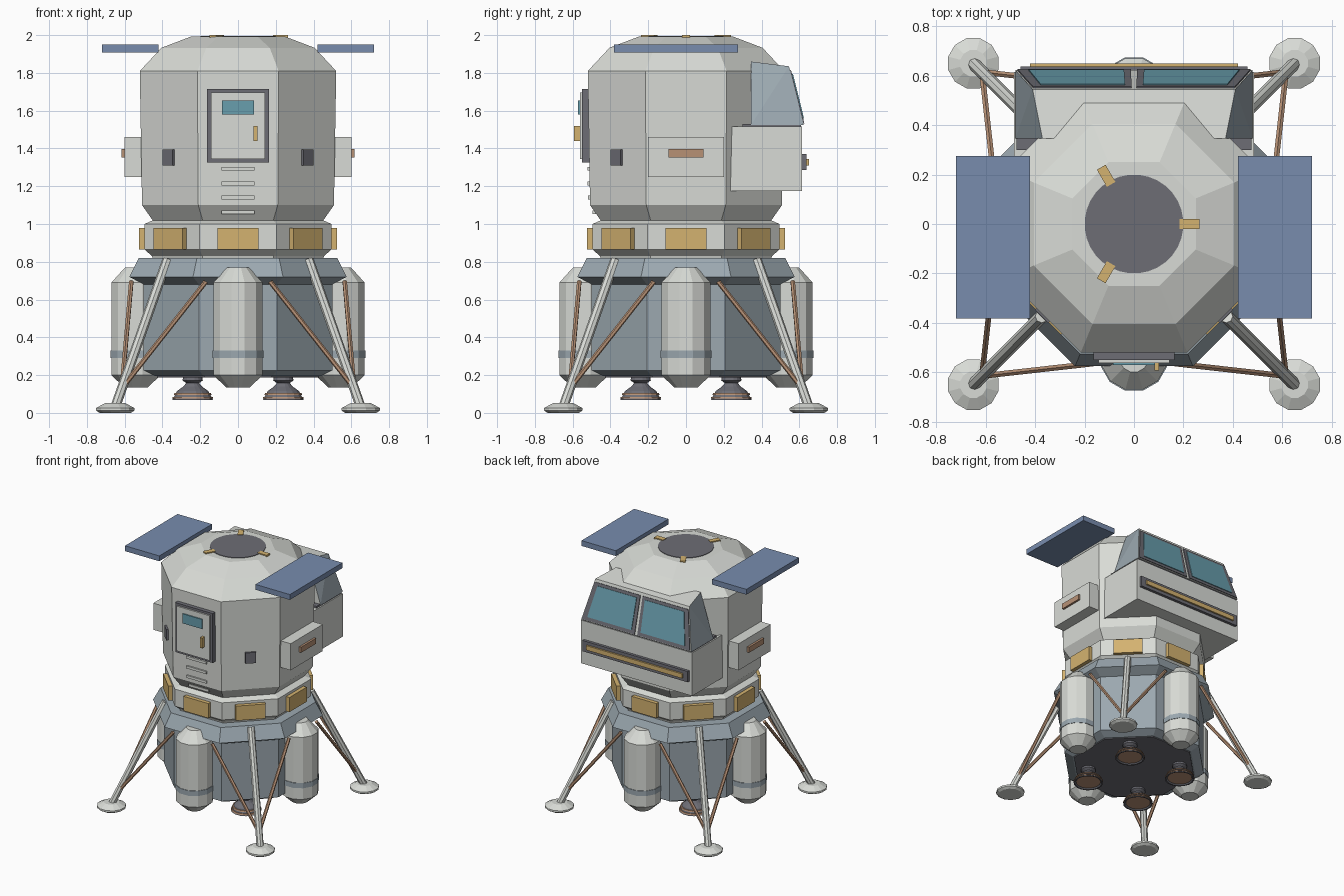
import bpy, bmesh
from math import cos, sin, pi, radians
from mathutils import Vector, Matrix

cube = bpy.data.objects.get("Cube")
if cube:
    bpy.data.objects.remove(cube, do_unlink=True)


def material(name, rgb):
    lin = [((c + 0.055) / 1.055) ** 2.4 for c in rgb]
    m = bpy.data.materials.new(name)
    m.diffuse_color = (*lin, 1)
    m.use_nodes = True
    m.node_tree.nodes["Principled BSDF"].inputs["Base Color"].default_value = (*lin, 1)
    return m


WHITE = material("hull white", (.85, .86, .84))
SLATE = material("slate grey", (.61, .66, .69))
DARK = material("dark grey", (.43, .43, .46))
GOLD = material("gold foil", (.83, .70, .44))
BROWN = material("copper brown", (.72, .57, .46))
GLASS = material("teal glass", (.41, .62, .68))
BLUE = material("solar blue", (.47, .55, .68))
OCT = 1 / cos(pi / 8)


def finish(name, bm, *mats):
    bmesh.ops.recalc_face_normals(bm, faces=bm.faces)
    mesh = bpy.data.meshes.new(name)
    bm.to_mesh(mesh)
    bm.free()
    for m in mats:
        mesh.materials.append(m)
    ob = bpy.data.objects.new(name, mesh)
    bpy.context.collection.objects.link(ob)
    return ob


def lathe(name, profile, mat, sides=8, at=(0, 0), scale=1.0, phase=None):
    """Stack of polygon rings from (radius, z) pairs, capped at both ends."""
    bm = bmesh.new()
    phase = pi / sides if phase is None else phase
    rings = []
    for r, z in profile:
        rings.append([bm.verts.new((at[0] + r * scale * cos(phase + 2 * pi * i / sides),
                                    at[1] + r * scale * sin(phase + 2 * pi * i / sides), z))
                      for i in range(sides)])
    for a, b in zip(rings, rings[1:]):
        for i in range(sides):
            j = (i + 1) % sides
            bm.faces.new((a[i], a[j], b[j], b[i]))
    bm.faces.new(rings[0])
    bm.faces.new(rings[-1])
    return finish(name, bm, mat)


def box(name, lo, hi, mat, turn=0):
    """Box between two corners, turned about the vertical axis."""
    lo, hi = Vector(lo), Vector(hi)
    bm = bmesh.new()
    size = Matrix.Diagonal((*(hi - lo), 1))
    bmesh.ops.create_cube(bm, size=1, matrix=Matrix.Rotation(turn, 4, 'Z')
                          @ Matrix.Translation((lo + hi) / 2) @ size)
    return finish(name, bm, mat)


def strut(name, p, q, r, mat, sides=8):
    p, q = Vector(p), Vector(q)
    bm = bmesh.new()
    spin = (q - p).to_track_quat('Z', 'Y').to_matrix().to_4x4()
    bmesh.ops.create_cone(bm, cap_ends=True, segments=sides, radius1=r, radius2=r,
                          depth=(q - p).length,
                          matrix=Matrix.Translation((p + q) / 2) @ spin)
    return finish(name, bm, mat)


def hull(name, points, *mats):
    bm = bmesh.new()
    bmesh.ops.convex_hull(bm, input=[bm.verts.new(p) for p in points])
    bmesh.ops.dissolve_limit(bm, angle_limit=radians(2), verts=bm.verts, edges=bm.edges)
    return finish(name, bm, *mats)


# Crew cabin, waist ring and lower stage, all eight sided
lathe("crew_cabin", [(.445, 1.01), (.508, 1.1), (.52, 1.81), (.405, 1.933), (.25, 1.992)],
      WHITE, scale=OCT)
lathe("waist_ring", [(.45, .81), (.455, .83), (.495, .865), (.495, 1), (.45, 1.02)],
      WHITE, scale=OCT)
lathe("stage_collar", [(.5, .68), (.575, .72), (.525, .82)], SLATE, scale=OCT)
lathe("lower_stage", [(.44, .195), (.5, .225), (.5, .7)], SLATE, scale=OCT)
lathe("base_plate", [(.43, .188), (.43, .2)], DARK, scale=OCT)
for i in range(8):
    box("foil_panel", (.48, -.108, .865), (.525, .108, .98), GOLD, i * pi / 4)

# Roof hatch and its clips
lathe("roof_hatch", [(.2, 1.98), (.2, 1.996)], DARK, 32)
for i in range(3):
    box("hatch_clip", (.185, -.02, 1.98), (.265, .02, 2), GOLD, i * 2 * pi / 3)

# Front door with window, handle and ladder rungs
box("door_frame", (-.163, -.55, 1.325), (.163, -.5, 1.715), DARK)
box("door_panel", (-.143, -.562, 1.343), (.143, -.5, 1.697), WHITE)
box("door_window", (-.085, -.571, 1.58), (.085, -.55, 1.655), GLASS)
box("door_handle", (.082, -.592, 1.44), (.102, -.555, 1.52), GOLD)
for z, y in ((1.293, .522), (1.215, .522), (1.14, .52), (1.062, .495)):
    box("ladder_rung", (-.087, -y, z - .01), (.087, -.45, z + .01), WHITE)

# Side boxes, vents and solar panels
for s, turn in ((1, 0), (-1, pi)):
    lo, hi = sorted((-.2 * s, .2 * s))
    box("side_box", (.48, lo, 1.25), (.6, hi, 1.46), WHITE, turn)
    box("side_box_bar", (.59, -.093, 1.352), (.616, .093, 1.396), BROWN, turn)
    box("side_vent", (.5, -.038, 1.31), (.528, .038, 1.395), DARK, -pi / 2 + s * pi / 4)
    x0, x1 = sorted((.42 * s, .72 * s))
    box("solar_panel", (x0, -.382, 1.908), (x1, .275, 1.95), BLUE)

# Cockpit at the back: lower box, sloped upper part, two windows
box("cockpit_base", (-.485, .235, 1.175), (.485, .615, 1.515), WHITE)
box("bumper_frame", (-.46, .6, 1.285), (.46, .637, 1.37), DARK)
box("bumper_strip", (-.42, .63, 1.31), (.42, .65, 1.345), GOLD)
box("cockpit_seam", (-.475, .3, 1.505), (.475, .61, 1.53), DARK)
corners = [(.48, .345, 1.525), (.48, .622, 1.525), (.37, .345, 1.86), (.41, .545, 1.835)]
cockpit = hull("cockpit_top", [(x * s, y, z) for x, y, z in corners for s in (1, -1)],
               WHITE, SLATE)
for f in cockpit.data.polygons:
    f.material_index = int(abs(f.normal.x) > .5)


def slope(u, v, off):
    """Point on the sloped back face, u across and v up, raised by off."""
    return Vector((u * (.48 - .07 * v), .622 - .077 * v, 1.525 + .31 * v)) \
        + off * Vector((0, .97, .24))


for s in (1, -1):
    for name, mat, us, vs, top in (("window_frame", DARK, (.025, .985), (.02, .93), .006),
                                   ("window_pane", GLASS, (.085, .9), (.1, .86), .011)):
        hull(name, [slope(u * s, v, o) for u in us for v in vs for o in (-.01, top)], mat)

# Four tanks around the lower stage
for i in range(4):
    at = (.54 * cos(i * pi / 2), .54 * sin(i * pi / 2))
    lathe("tank", [(.065, .135), (.135, .2), (.135, .69), (.06, .77)], WHITE, 12, at)
    lathe("tank_band", [(.139, .29), (.139, .33)], SLATE, 12, at)

# Legs and engines on the four diagonals
for sx in (1, -1):
    for sy in (1, -1):
        foot = (.65 * sx, .65 * sy)
        lathe("foot_pad", [(.085, 0), (.105, .012), (.105, .026), (.055, .052)],
              WHITE, 12, foot)
        strut("main_leg", (.375 * sx, .375 * sy, .81), (*foot, .03), .026, WHITE)
        low = (.615 * sx, .615 * sy, .13)
        strut("leg_brace", (.17 * sx, .565 * sy, .695), low, .013, BROWN, 6)
        strut("leg_brace", (.565 * sx, .17 * sy, .695), low, .013, BROWN, 6)
        at = (.24 * sx, .24 * sy)
        lathe("engine_bell", [(.05, .2), (.055, .172), (.035, .158), (.05, .14),
                              (.085, .115), (.11, .068), (.1, .068), (.03, .13)],
              DARK, 16, at)
        for r, z in ((.1, .1), (.109, .08)):
            lathe("engine_ring", [(r - .012, z - .004), (r + .002, z - .004),
                                  (r - .001, z + .005), (r - .012, z + .005)], BROWN, 16, at)
